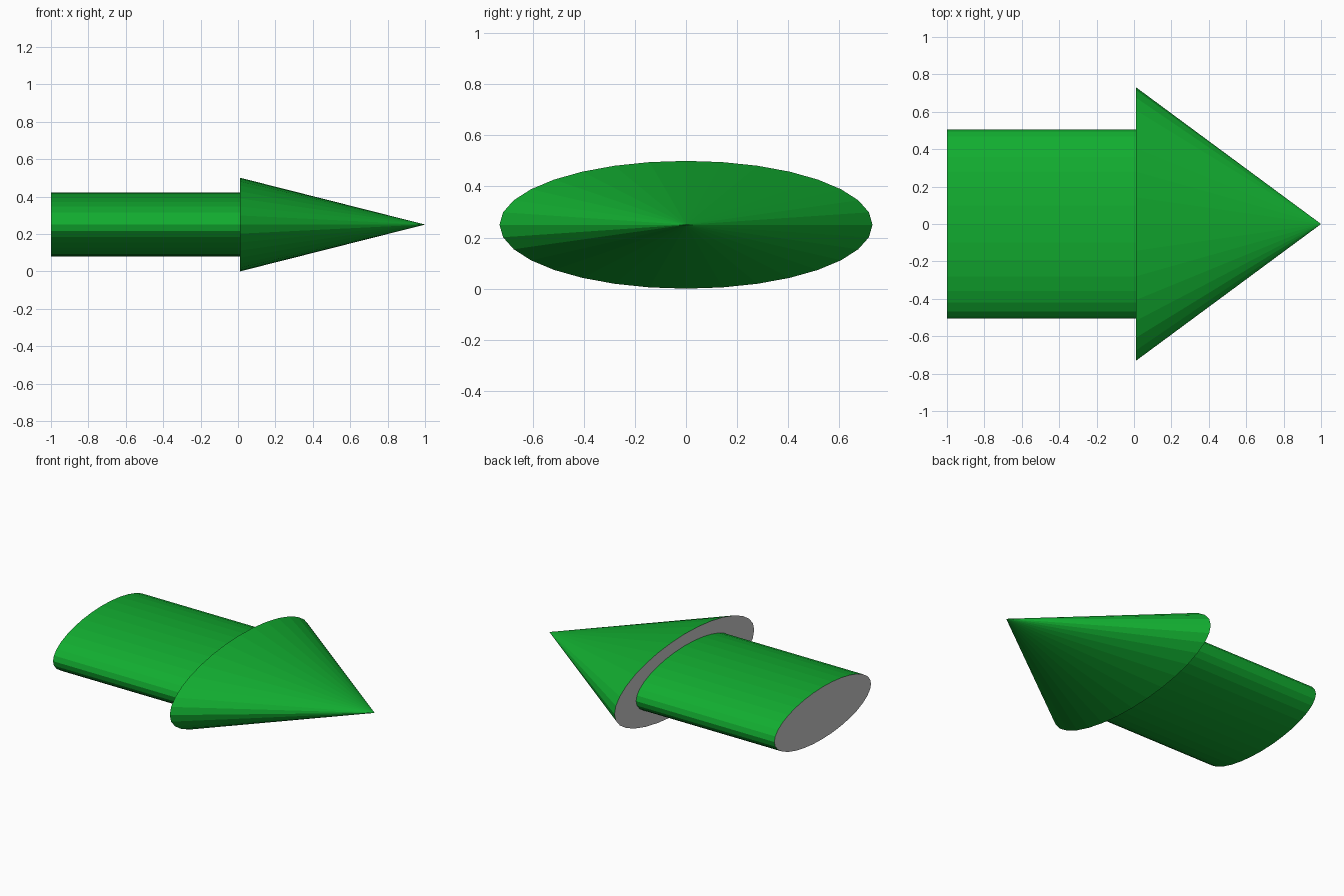
import bpy
import bmesh
from math import radians
from mathutils import Matrix

if "Cube" in bpy.data.objects:
    bpy.data.objects.remove(bpy.data.objects["Cube"])

SIDES = 32
MID_Z = 0.25

green = bpy.data.materials.new("green")
green.diffuse_color = (0.006, 0.42, 0.03, 1)
green.use_nodes = True
green.node_tree.nodes["Principled BSDF"].inputs["Base Color"].default_value = green.diffuse_color


def elliptic_cone(name, x0, x1, half_width, half_height, tip_scale):
    """Flattened cone or cylinder along x: green sides, plain grey ends."""
    bm = bmesh.new()
    bmesh.ops.create_cone(bm, cap_ends=True, segments=SIDES,
                          radius1=1, radius2=tip_scale, depth=x1 - x0)
    bm.transform(Matrix.Translation(((x0 + x1) / 2, 0, MID_Z))
                 @ Matrix.Diagonal((1, half_width, half_height, 1))
                 @ Matrix.Rotation(radians(90), 4, 'Y'))
    bmesh.ops.remove_doubles(bm, verts=bm.verts, dist=1e-5)
    bm.normal_update()
    for f in bm.faces:
        f.material_index = 1 if abs(f.normal.x) > 0.99 else 0
    mesh = bpy.data.meshes.new(name)
    mesh.materials.append(green)
    mesh.materials.append(None)
    bm.to_mesh(mesh)
    bm.free()
    obj = bpy.data.objects.new(name, mesh)
    bpy.context.collection.objects.link(obj)
    return obj


# Shaft and pointed head
elliptic_cone("arrow_shaft", -1.0, 0.012, 0.505, 0.172, 1)
elliptic_cone("arrow_head", 0.012, 1.0, 0.73, 0.25, 0)
